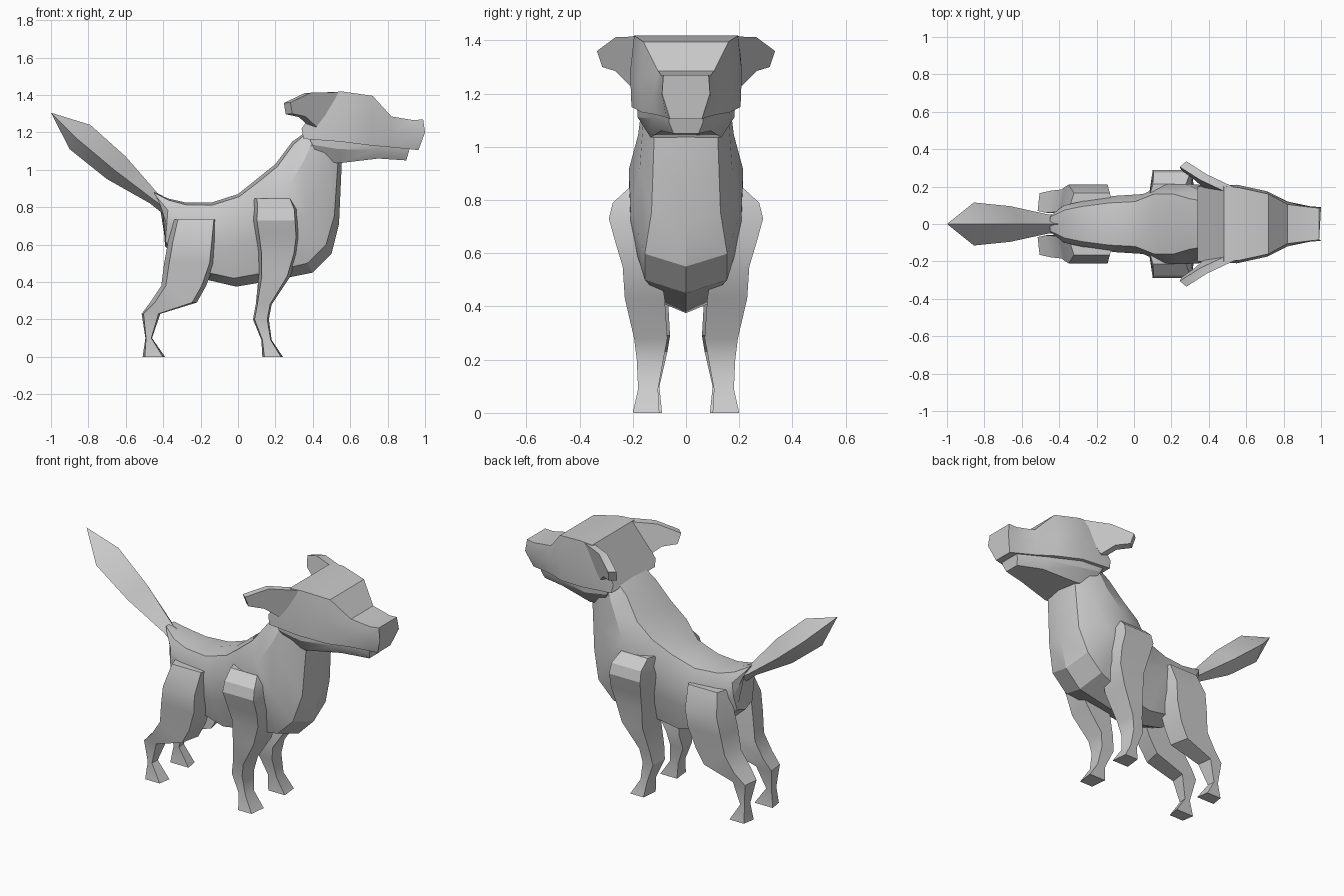
import bpy, bmesh, math


def loft(name, rings, mirror=False, angle=28):
    """Skin a list of equal-sized rings, cap both ends; a 1-point ring is a tip."""
    bm = bmesh.new()
    vr = [[bm.verts.new(p) for p in r] for r in rings]
    for a, b in zip(vr, vr[1:]):
        n = max(len(a), len(b))
        for i in range(n):
            j = (i + 1) % n
            if len(a) == 1:
                bm.faces.new((a[0], b[i], b[j]))
            elif len(b) == 1:
                bm.faces.new((a[i], b[0], a[j]))
            else:
                bm.faces.new((a[i], b[i], b[j], a[j]))
    for r in (vr[0], vr[-1]):
        if len(r) > 2:
            bm.faces.new(r)
    bmesh.ops.recalc_face_normals(bm, faces=bm.faces)
    me = bpy.data.meshes.new(name)
    bm.to_mesh(me)
    bm.free()
    ob = bpy.data.objects.new(name, me)
    bpy.context.collection.objects.link(ob)
    if mirror:
        m = ob.modifiers.new("Mirror", 'MIRROR')
        m.use_axis = (False, True, False)
        m.use_mirror_merge = False
    bpy.ops.object.select_all(action='DESELECT')
    ob.select_set(True)
    bpy.context.view_layer.objects.active = ob
    bpy.ops.object.shade_smooth_by_angle(angle=math.radians(angle))
    return ob


def section(top, bottom, w, shape):
    """Symmetric ring between a top and bottom (x, z) point; shape = (width, drop)."""
    def at(k, t):
        return (top[0] + (bottom[0] - top[0]) * t, k * w,
                top[1] + (bottom[1] - top[1]) * t)
    right = [at(k, t) for k, t in shape]
    left = [at(-k, t) for k, t in reversed(shape) if k > 0]
    return right + left


# torso and neck
barrel = [(0, 0), (.75, .03), (1, .24), (.97, .55), (.72, .9), (0, 1)]
torso = [
    ((-.45, .88), (-.40, .79), .05),
    ((-.37, .845), (-.39, .59), .10),
    ((-.28, .825), (-.20, .42), .125),
    ((-.14, .825), (-.01, .375), .15),
    ((.00, .87), (.20, .41), .16),
    ((.10, .95), (.40, .45), .215),
    ((.20, 1.03), (.50, .55), .215),
    ((.29, 1.15), (.54, .71), .18),
    ((.36, 1.20), (.555, 1.04), .165),
    ((.42, 1.25), (.56, 1.12), .15),
]
loft("torso", [section(t, b, w, barrel) for t, b, w in torso])

# tail
diamond = [(0, 0), (1, .6), (0, 1)]
loft("tail", [[(-1, 0, 1.305)]] + [section(t, b, w, diamond) for t, b, w in [
    ((-.79, 1.24), (-.90, 1.11), .115),
    ((-.60, 1.07), (-.70, .95), .095),
    ((-.43, .875), (-.47, .82), .05),
    ((-.33, .82), (-.37, .74), .06)]])


# legs: each level is z, back x, front x, inner y, outer y
def leg(name, levels):
    rings = []
    for z, x0, x1, y0, y1 in levels:
        c = (x1 - x0) * .1
        rings.append([(x0, y0, z), (x1, y0, z), (x1 - c, y1, z), (x0 + c, y1, z)])
    loft(name, rings, mirror=True)


leg("front_leg", [
    (0, .13, .24, .10, .20), (.09, .125, .18, .105, .18),
    (.20, .08, .165, .085, .185), (.28, .095, .18, .07, .195),
    (.43, .11, .28, .08, .23), (.55, .105, .32, .10, .238),
    (.64, .09, .335, .11, .265), (.73, .075, .33, .12, .29),
    (.79, .08, .325, .13, .275), (.845, .08, .30, .14, .215)])
leg("hind_leg", [
    (0, -.51, -.39, .09, .165), (.10, -.495, -.46, .10, .15),
    (.23, -.515, -.415, .07, .165), (.29, -.47, -.22, .06, .178),
    (.38, -.41, -.17, .065, .185), (.50, -.395, -.125, .07, .20),
    (.61, -.375, -.115, .08, .21), (.735, -.345, -.105, .09, .165)])

# skull and muzzle: each entry is x, z, half width at top, middle and bottom
head = [
    [(.48, 1.415, .20), (.34, 1.22, .20), (.35, 1.165, .205)],
    [(.56, 1.418, .195), (.55, 1.28, .21), (.55, 1.15, .205)],
    [(.72, 1.395, .16), (.71, 1.26, .175), (.71, 1.13, .165)],
    [(.82, 1.285, .105), (.82, 1.20, .12), (.82, 1.12, .11)],
    [(.94, 1.265, .09), (.94, 1.19, .095), (.92, 1.11, .075)],
    [(.99, 1.27, .085), (1.0, 1.20, .09), (.965, 1.105, .06)],
]
loft("head", [[(x, y, z) for x, z, y in r] + [(x, -y, z) for x, z, y in r[::-1]]
              for r in head])

# lower jaw
trough = [(1, 0), (.98, .4), (.72, 1)]
loft("jaw", [section(t, b, w, trough) for t, b, w in [
    ((.37, 1.19), (.44, 1.05), .185),
    ((.54, 1.16), (.54, 1.035), .185),
    ((.74, 1.14), (.75, 1.06), .13),
    ((.92, 1.12), (.90, 1.05), .065)]])

# folded-back ears
outline = [(.56, .185, 1.415), (.39, .265, 1.412), (.28, .335, 1.36),
           (.29, .315, 1.30), (.36, .265, 1.285), (.42, .21, 1.23)]
loft("ear", [outline, [(x - .035, y - .03, z - .003) for x, y, z in outline]],
     mirror=True)
